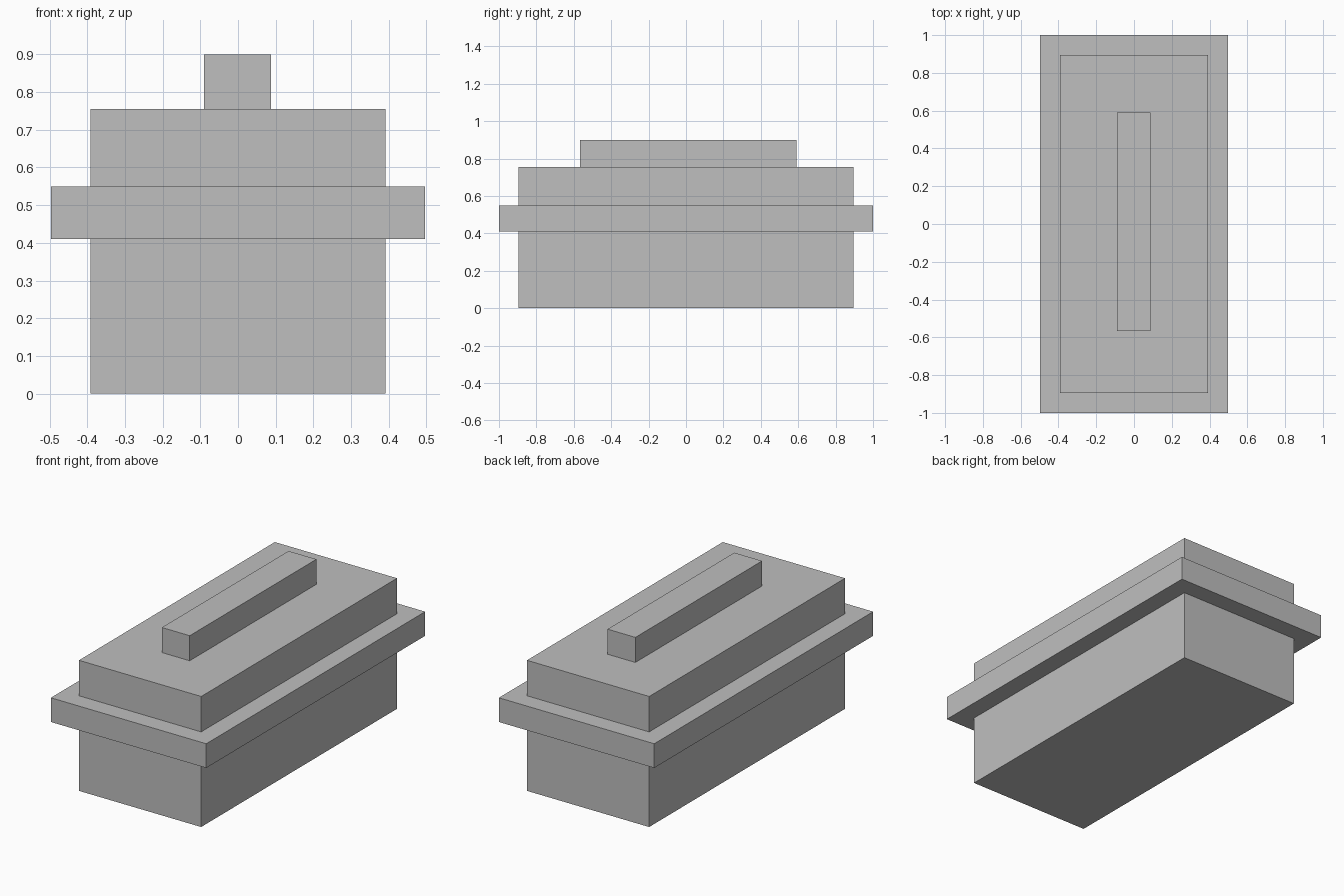
import bpy

default_cube = bpy.data.objects.get("Cube")
if default_cube:
    bpy.data.objects.remove(default_cube, do_unlink=True)

# One plain grey for the whole casket
grey = bpy.data.materials.new("plain_grey")
grey.use_nodes = True
colour = (0.52, 0.52, 0.52, 1)
grey.diffuse_color = colour
grey.node_tree.nodes["Principled BSDF"].inputs["Base Color"].default_value = colour


def box(name, x, y, z):
    """Add a box spanning the given (low, high) range on each axis."""
    spans = (x, y, z)
    bpy.ops.mesh.primitive_cube_add(size=1, location=[(a + b) / 2 for a, b in spans])
    obj = bpy.context.object
    obj.name = name
    obj.scale = [b - a for a, b in spans]
    bpy.ops.object.transform_apply(location=False, rotation=False, scale=True)
    obj.data.materials.append(grey)
    return obj


# Heights where the parts meet
RIM_BOTTOM, RIM_TOP, LID_TOP, TOP = 0.41, 0.55, 0.755, 0.90
body_x, body_y = (-0.391, 0.391), (-0.895, 0.895)

# Lower box, overhanging rim, raised lid and the long bar on top
box("base_box", body_x, body_y, (0, RIM_BOTTOM))
box("rim", (-0.497, 0.497), (-1, 1), (RIM_BOTTOM, RIM_TOP))
box("lid", body_x, body_y, (RIM_TOP, LID_TOP))
box("top_bar", (-0.09, 0.088), (-0.567, 0.591), (LID_TOP, TOP))
